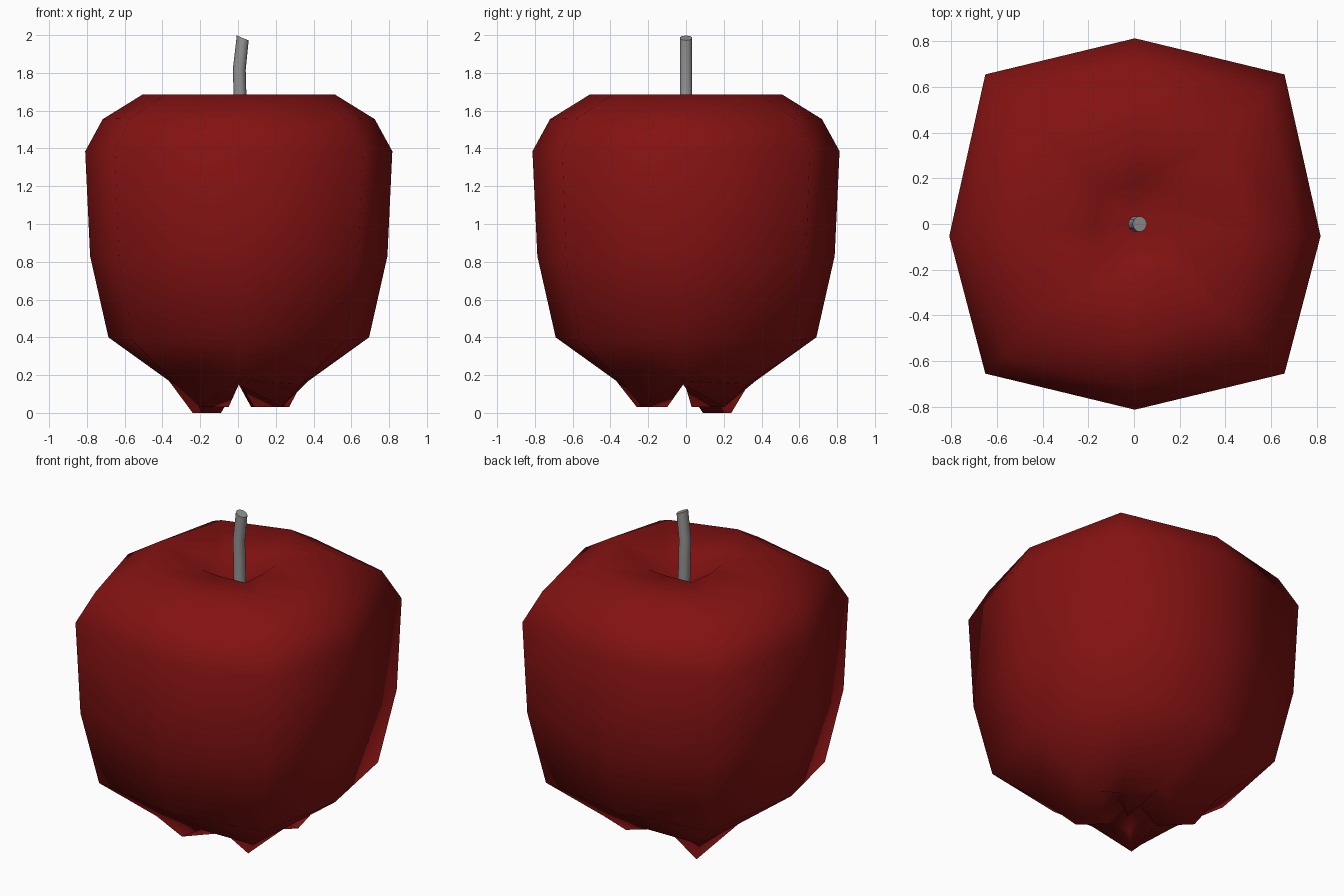
import bpy, bmesh, math
from mathutils import Vector

if "Cube" in bpy.data.objects:
    bpy.data.objects.remove(bpy.data.objects["Cube"])


def loft(name, rings, start, end, color):
    """Skin a stack of equal-sized rings, closing both ends with a fan to a point."""
    bm = bmesh.new()
    loops = [[bm.verts.new(p) for p in ring] for ring in rings]
    n = len(loops[0])
    for a, b in zip(loops, loops[1:]):
        for i in range(n):
            j = (i + 1) % n
            bm.faces.new((a[i], a[j], b[j], b[i]))
    for loop, tip in ((loops[0], start), (loops[-1], end)):
        v = bm.verts.new(tip)
        for i in range(n):
            bm.faces.new((loop[i], loop[(i + 1) % n], v))
    bmesh.ops.recalc_face_normals(bm, faces=bm.faces)
    mesh = bpy.data.meshes.new(name)
    bm.to_mesh(mesh)
    bm.free()
    obj = bpy.data.objects.new(name, mesh)
    bpy.context.collection.objects.link(obj)
    mat = bpy.data.materials.new(name + "_color")
    mat.diffuse_color = color
    mat.use_nodes = True
    mat.node_tree.nodes["Principled BSDF"].inputs["Base Color"].default_value = mat.diffuse_color
    mesh.materials.append(mat)
    return obj


def squarish_ring(mid, mid_z, corner, corner_z):
    """Eight points: four side middles and four corners."""
    pts = []
    for k in range(4):
        a = k * math.pi / 2
        c, s = round(math.cos(a)), round(math.sin(a))
        shift = -0.065 * mid if s == 0 else 0
        pts.append((mid * c + 0.004, mid * s + shift, mid_z))
        pts.append((corner * (c - s) + 0.004, corner * (s + c), corner_z))
    return pts


def lobe_ring(mid, mid_z, corners):
    """Ring whose corners are the feet of the base lobes, one of them lower."""
    ring = squarish_ring(mid, mid_z, 0, 0)
    for k, (x, y) in enumerate(corners):
        ring[2 * k + 1] = (x, y, 0 if k == 1 else 0.03)
    return ring


# Fruit body: lobed base, squarish sides, sunken top
profile = [
    (0.37, 0.17, 0.33, 0.15),
    (0.69, 0.40, 0.56, 0.38),
    (0.787, 0.83, 0.635, 0.82),
    (0.813, 1.385, 0.655, 1.38),
    (0.72, 1.555, 0.575, 1.56),
    (0.51, 1.685, 0.39, 1.685),
    (0.18, 1.66, 0.15, 1.65),
]
rings = [
    lobe_ring(0.12, 0.16, [(0.07, 0.03), (-0.09, 0.09), (-0.05, -0.10), (0.09, -0.10)]),
    lobe_ring(0.23, 0.15, [(0.27, 0.20), (-0.24, 0.24), (-0.20, -0.26), (0.23, -0.23)]),
] + [squarish_ring(*p) for p in profile]
body = loft("fruit_body", rings, (0, 0, 0.18), (0, 0, 1.52), (0.23, 0.006, 0.006, 1))
body.data.shade_smooth()

# Stem: bent tube leaning to the right at its tip
path = [(0.014, 1.50, 0), (0.010, 1.70, 0), (0.007, 1.82, 6), (0.025, 1.985, 22)]
rings = []
for x, z, tilt in path:
    t = math.radians(tilt)
    across, side = Vector((math.cos(t), 0, -math.sin(t))), Vector((0, 1, 0))
    rings.append([Vector((x, 0, z)) + 0.034 * (across * math.cos(i * math.pi / 5)
                  + side * math.sin(i * math.pi / 5)) for i in range(10)])
stem = loft("stem", rings, (0.014, 0, 1.50), (0.025, 0, 1.985), (0.3, 0.3, 0.3, 1))
bpy.ops.object.select_all(action='DESELECT')
stem.select_set(True)
bpy.context.view_layer.objects.active = stem
bpy.ops.object.shade_smooth_by_angle(angle=math.radians(40))
